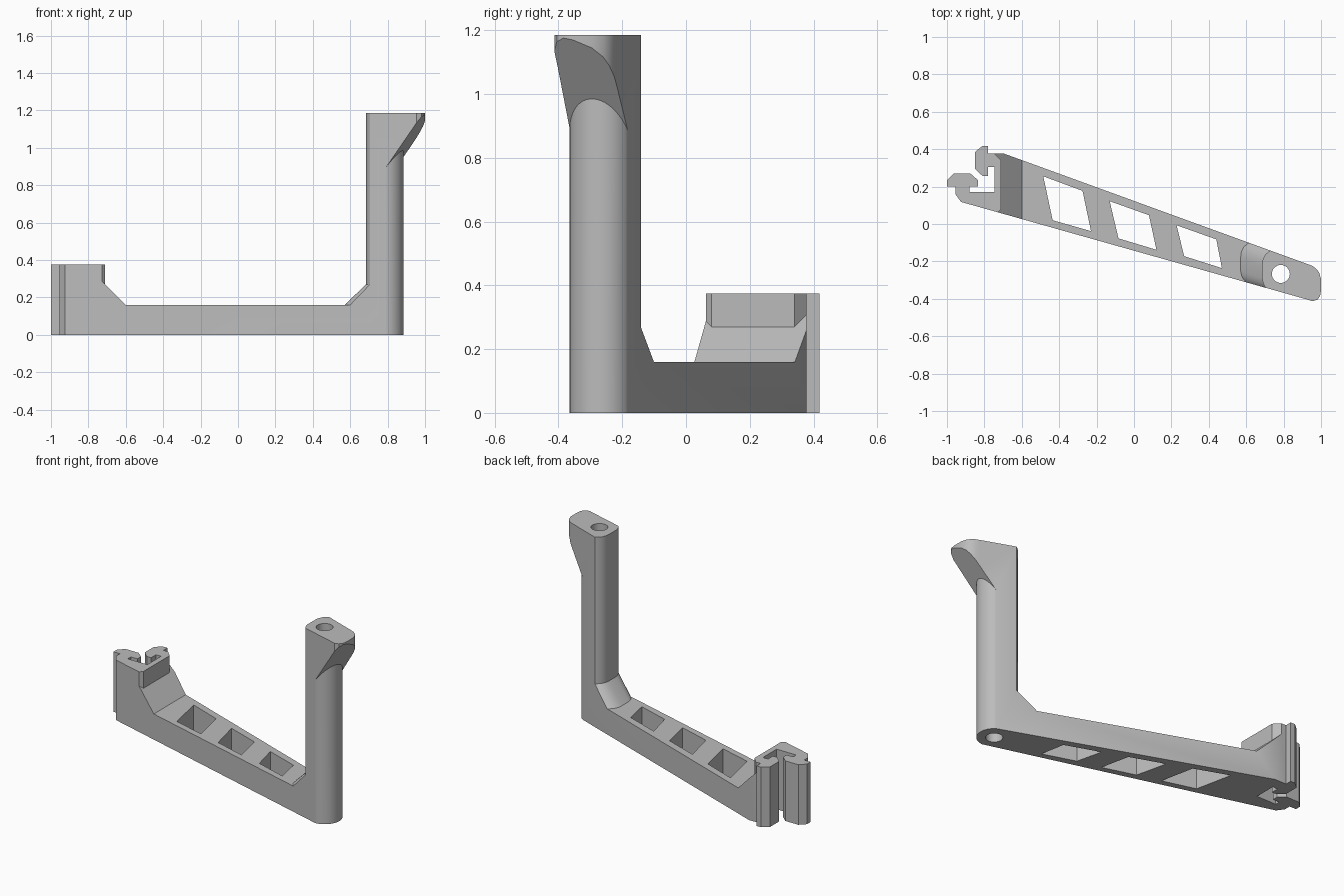
import bpy, bmesh, math

if "Cube" in bpy.data.objects:
    bpy.data.objects.remove(bpy.data.objects["Cube"])

grey = bpy.data.materials.new("light_grey")
grey.diffuse_color = (0.5, 0.5, 0.5, 1)
grey.use_nodes = True
grey.node_tree.nodes["Principled BSDF"].inputs["Base Color"].default_value = grey.diffuse_color


def loft(name, rings):
    """Closed solid through rings of (x, y, z) points."""
    bm = bmesh.new()
    vs = [[bm.verts.new(p) for p in ring] for ring in rings]
    n = len(rings[0])
    bm.faces.new(vs[0])
    bm.faces.new(vs[-1])
    for a, b in zip(vs, vs[1:]):
        for i in range(n):
            j = (i + 1) % n
            bm.faces.new((a[i], a[j], b[j], b[i]))
    bmesh.ops.recalc_face_normals(bm, faces=bm.faces)
    me = bpy.data.meshes.new(name)
    bm.to_mesh(me)
    bm.free()
    ob = bpy.data.objects.new(name, me)
    bpy.context.collection.objects.link(ob)
    return ob


def prism(name, pts, z0, z1):
    return loft(name, [[(x, y, z) for x, y in pts] for z in (z0, z1)])


def cut(body, cutter):
    mod = body.modifiers.new("cut", 'BOOLEAN')
    mod.operation = 'DIFFERENCE'
    mod.solver = 'EXACT'
    mod.object = cutter
    bpy.context.view_layer.objects.active = body
    bpy.ops.object.modifier_apply(modifier=mod.name)
    bpy.data.objects.remove(cutter)


# Full plan outline: hooked clip on the left, tapering arm, rounded head on the right
clip = [(-0.925, 0.118), (-0.955, 0.16), (-0.955, 0.20), (-1, 0.20), (-1, 0.235),
        (-0.965, 0.27), (-0.875, 0.27), (-0.835, 0.235), (-0.835, 0.20), (-0.88, 0.20),
        (-0.88, 0.17), (-0.745, 0.17), (-0.745, 0.305), (-0.78, 0.305), (-0.78, 0.257),
        (-0.81, 0.257), (-0.85, 0.295), (-0.85, 0.385), (-0.81, 0.418), (-0.78, 0.418),
        (-0.78, 0.378), (-0.70, 0.378)]
head = [(0.93, -0.215), (0.955, -0.225), (0.975, -0.24), (0.99, -0.26), (1, -0.295),
        (1, -0.355), (0.995, -0.385), (0.98, -0.405), (0.955, -0.413), (0.92, -0.402)]
body = prism("bracket", clip + head, 0, 1.185)

# Open space between clip and post, with sloped ends at the floor
left = [(-0.76, 0.6), (-0.76, 0.39), (-0.71, 0.34), (-0.71, 0.08), (-0.76, 0.03), (-0.76, -0.6)]
right = [(0.715, -0.6), (0.715, -0.352), (0.70, -0.335), (0.69, -0.315), (0.685, -0.29),
         (0.685, -0.22), (0.688, -0.192), (0.70, -0.165), (0.72, -0.147), (0.75, -0.13), (0.75, 0.6)]
floor = [(-0.60, y, 0.16) for x, y in left] + [(x - 0.115, y + 0.04, 0.16) for x, y in right]
slope = [(x, y, -0.44 - x) for x, y in left] + [(x, y, 0.27) for x, y in right]
roof = [(x, y, 1.4) for x, y in left + right]
cut(body, loft("space_cutter", [floor, slope, roof]))

# Lower the clip
cut(body, prism("clip_cutter", [(-1.2, -0.5), (-0.65, -0.5), (-0.65, 0.6), (-1.2, 0.6)], 0.375, 1.5))

# Round the outer side of the post below the overhanging head
cx, cy, r, tilt = 0.785, -0.265, 0.1, math.radians(-17.5)
dx, dy = math.cos(tilt), math.sin(tilt)
arc = [(r * math.cos(t), r * math.sin(t))
       for t in (math.radians(90 - 180 * i / 32) for i in range(33))]
local = [(0, 0.4)] + arc + [(0, -0.4), (0.5, -0.4), (0.5, 0.4)]
edge = [(cx + u * dx - v * dy, cy + u * dy + v * dx, u) for u, v in local]
cut(body, loft("post_cutter", [[(x, y, -0.1) for x, y, u in edge],
                               [(x, y, 0.845 + 1.4 * u) for x, y, u in edge]]))

# Bolt hole down the post
hole = [(cx + 0.048 * math.cos(math.tau * i / 32), cy - 0.002 + 0.048 * math.sin(math.tau * i / 32))
        for i in range(32)]
cut(body, prism("hole_cutter", hole, -0.1, 1.4))

# Three windows through the arm
for pts in ([(-0.485, 0.255), (-0.275, 0.177), (-0.23, -0.038), (-0.435, 0.02)],
            [(-0.13, 0.122), (0.08, 0.047), (0.12, -0.138), (-0.083, -0.077)],
            [(0.228, -0.007), (0.44, -0.082), (0.47, -0.236), (0.268, -0.172)]):
    cut(body, prism("window_cutter", pts, -0.1, 0.5))

body.data.materials.clear()
body.data.materials.append(grey)
bpy.ops.object.select_all(action='DESELECT')
body.select_set(True)
bpy.context.view_layer.objects.active = body
bpy.ops.object.shade_smooth_by_angle(angle=math.radians(28))
